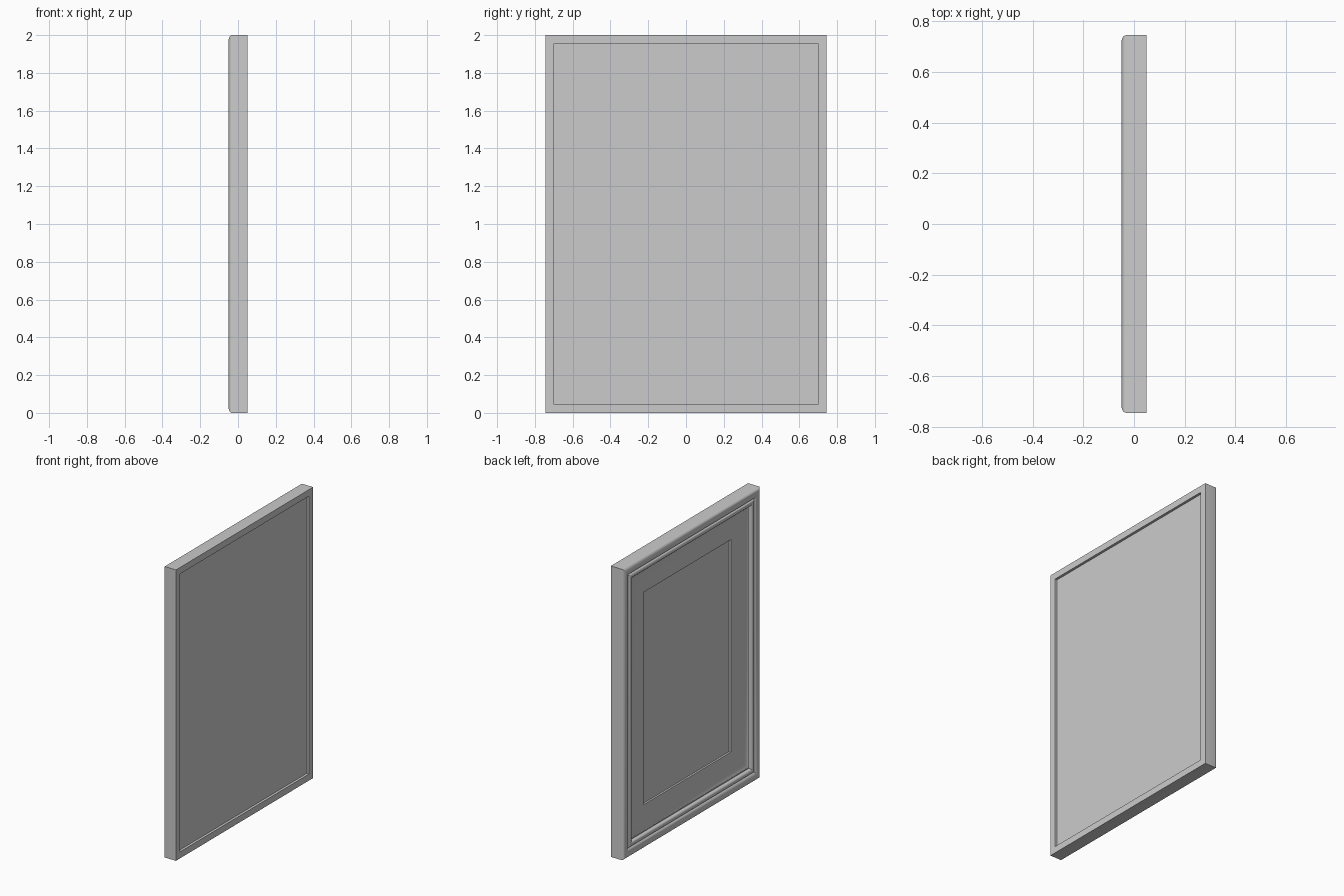
import bpy, bmesh, math

if "Cube" in bpy.data.objects:
    bpy.data.objects.remove(bpy.data.objects["Cube"])

W, H = 0.745, 2.0          # half width and full height


def arc(cm, cx, rm, rx, a0, a1, n=10):
    """Elliptical arc in (margin from outer edge, x) space, angles in degrees."""
    pts = []
    for i in range(n + 1):
        a = math.radians(a0 + (a1 - a0) * i / n)
        pts.append((cm + rm * math.cos(a), cx + rx * math.sin(a)))
    return pts


def mitred_frame(name, profile):
    """Sweep a closed (margin, x) profile round a rectangle with mitred corners."""
    bm = bmesh.new()
    rings = []
    for sy, top in ((-1, 0), (1, 0), (1, 1), (-1, 1)):
        rings.append([bm.verts.new((x, sy * (W - m), H - m if top else m))
                      for m, x in profile])
    n = len(profile)
    for k in range(4):
        a, b = rings[k], rings[(k + 1) % 4]
        for i in range(n):
            j = (i + 1) % n
            bm.faces.new((a[i], a[j], b[j], b[i]))
    return finish(name, bm)


def box(name, x0, x1, m):
    """Panel inset by m from the outer outline."""
    bm = bmesh.new()
    bmesh.ops.create_cube(bm, size=1)
    for v in bm.verts:
        v.co = ((x0 + x1) / 2 + v.co.x * (x1 - x0),
                v.co.y * 2 * (W - m),
                H / 2 + v.co.z * (H - 2 * m))
    return finish(name, bm)


def finish(name, bm):
    bmesh.ops.recalc_face_normals(bm, faces=bm.faces)
    mesh = bpy.data.meshes.new(name)
    bm.to_mesh(mesh)
    bm.free()
    ob = bpy.data.objects.new(name, mesh)
    bpy.context.collection.objects.link(ob)
    bpy.ops.object.select_all(action='DESELECT')
    ob.select_set(True)
    bpy.context.view_layer.objects.active = ob
    bpy.ops.object.shade_smooth_by_angle(angle=math.radians(30))
    return ob


# Moulding: back rebate, side, large outer bead, small inner bead, wide cove, lip
profile = [(0.045, 0.05), (0.0, 0.05)]
profile += arc(0.03, -0.032, 0.03, 0.018, -180, -10, 14)
profile += arc(0.078, -0.034, 0.017, 0.013, -170, 0, 10)
profile += [(0.095, -0.022)]
# concave cove, steep at the outside and flattening toward the picture
profile += arc(0.27, -0.026, 0.165, 0.018, 180, 90, 12)
profile += [(0.27, 0.01), (0.27, 0.032), (0.045, 0.032)]
mitred_frame("frame_moulding", profile)

# Picture panel seen in the opening and back board in the rebate
box("picture_panel", 0.005, 0.025, 0.20)
box("back_board", 0.02, 0.033, 0.0449)
